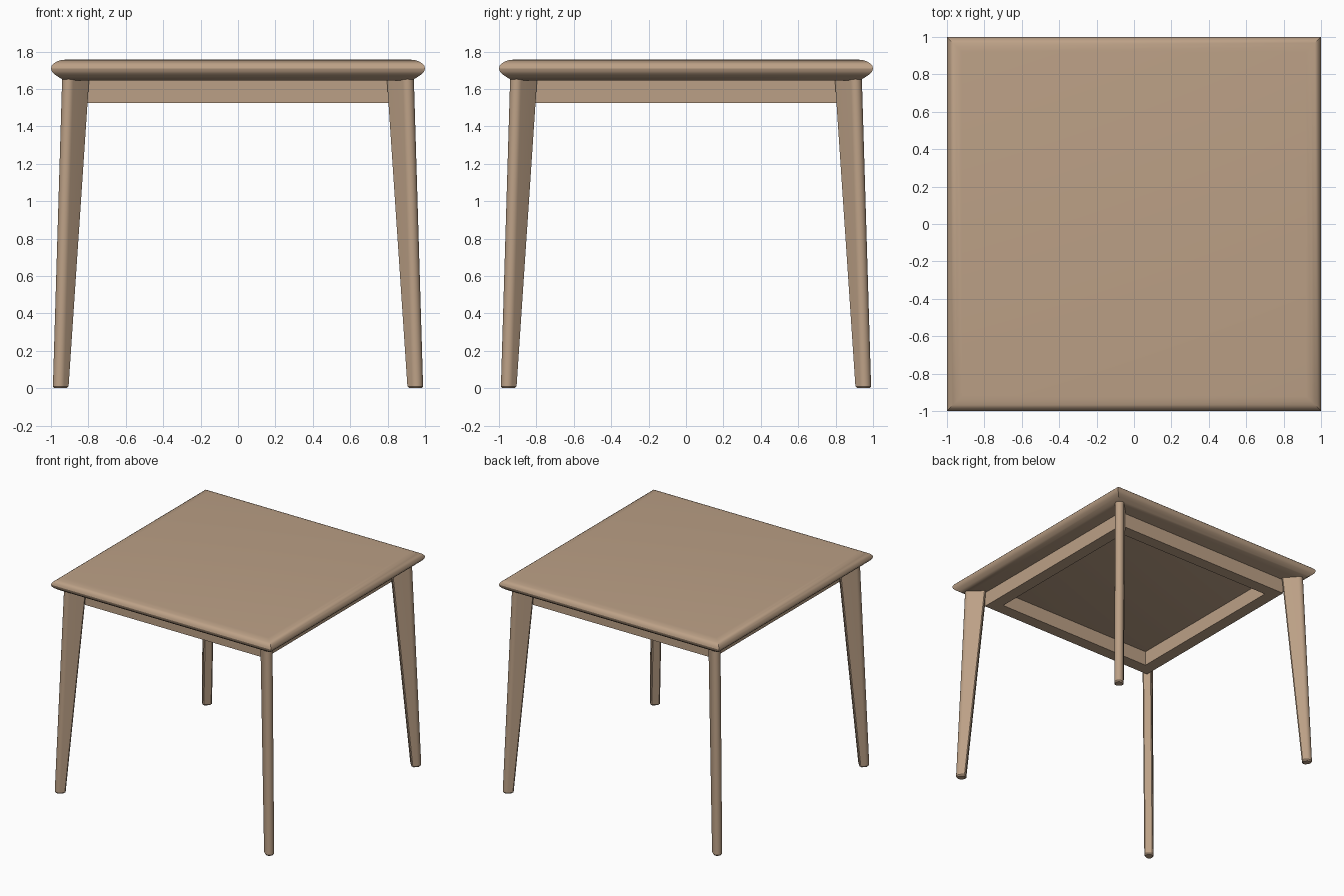
import bpy
import bmesh
from math import sin, cos, pi, radians

if "Cube" in bpy.data.objects:
    bpy.data.objects.remove(bpy.data.objects["Cube"])

wood = bpy.data.materials.new("light_wood")
wood.use_nodes = True
WOOD = (0.50, 0.352, 0.238, 1)
wood.diffuse_color = WOOD
bsdf = wood.node_tree.nodes["Principled BSDF"]
bsdf.inputs["Base Color"].default_value = WOOD
bsdf.inputs["Roughness"].default_value = 0.6


def loft(name, rings, capped=True):
    """Join rings of points; cap the ends, or close the loft into a frame."""
    bm = bmesh.new()
    loops = [[bm.verts.new(p) for p in ring] for ring in rings]
    pairs = list(zip(loops, loops[1:]))
    if not capped:
        pairs.append((loops[-1], loops[0]))
    for a, b in pairs:
        for i in range(len(a)):
            j = (i + 1) % len(a)
            bm.faces.new((a[i], a[j], b[j], b[i]))
    if capped:
        bm.faces.new(loops[0])
        bm.faces.new(loops[-1])
    bmesh.ops.recalc_face_normals(bm, faces=bm.faces)
    mesh = bpy.data.meshes.new(name)
    bm.to_mesh(mesh)
    bm.free()
    mesh.materials.append(wood)
    obj = bpy.data.objects.new(name, mesh)
    bpy.context.collection.objects.link(obj)
    bpy.ops.object.select_all(action='DESELECT')
    obj.select_set(True)
    bpy.context.view_layer.objects.active = obj
    bpy.ops.object.shade_smooth_by_angle(angle=radians(30))
    return obj


def square(r, z):
    return [(-r, -r, z), (r, -r, z), (r, r, z), (-r, r, z)]


# Tabletop with a rounded, mitred edge
edge = [(0.915, 1.645), (0.94, 1.652), (0.965, 1.667), (0.984, 1.681),
        (0.996, 1.695), (1.0, 1.710), (0.996, 1.724), (0.985, 1.736),
        (0.968, 1.747), (0.948, 1.754), (0.92, 1.757)]
loft("tabletop", [square(r, z) for r, z in edge])

# Apron frame under the top
loft("apron", [square(0.82, 1.525), square(0.82, 1.65),
               square(0.72, 1.65), square(0.72, 1.525)], capped=False)


# Legs: diagonal blades, flat sides, half-round outer edge
def leg_section(inner, centre, half, z):
    c = 0.008
    pts = [(inner + c, half), (inner, half - c),
           (inner, c - half), (inner + c, -half)]
    for k in range(13):
        a = -pi / 2 + pi * k / 12
        pts.append((centre + half * cos(a), half * sin(a)))
    return [(u, v, z) for u, v in pts]


for i, name in enumerate(("back_left", "back_right", "front_right", "front_left")):
    leg = loft(name + "_leg", [
        leg_section(1.317, 1.35, 0.027, 0.0),
        leg_section(1.308, 1.35, 0.035, 0.01),
        leg_section(1.152, 1.28, 0.035, 1.66)])
    leg.rotation_euler.z = pi / 4 + i * pi / 2
